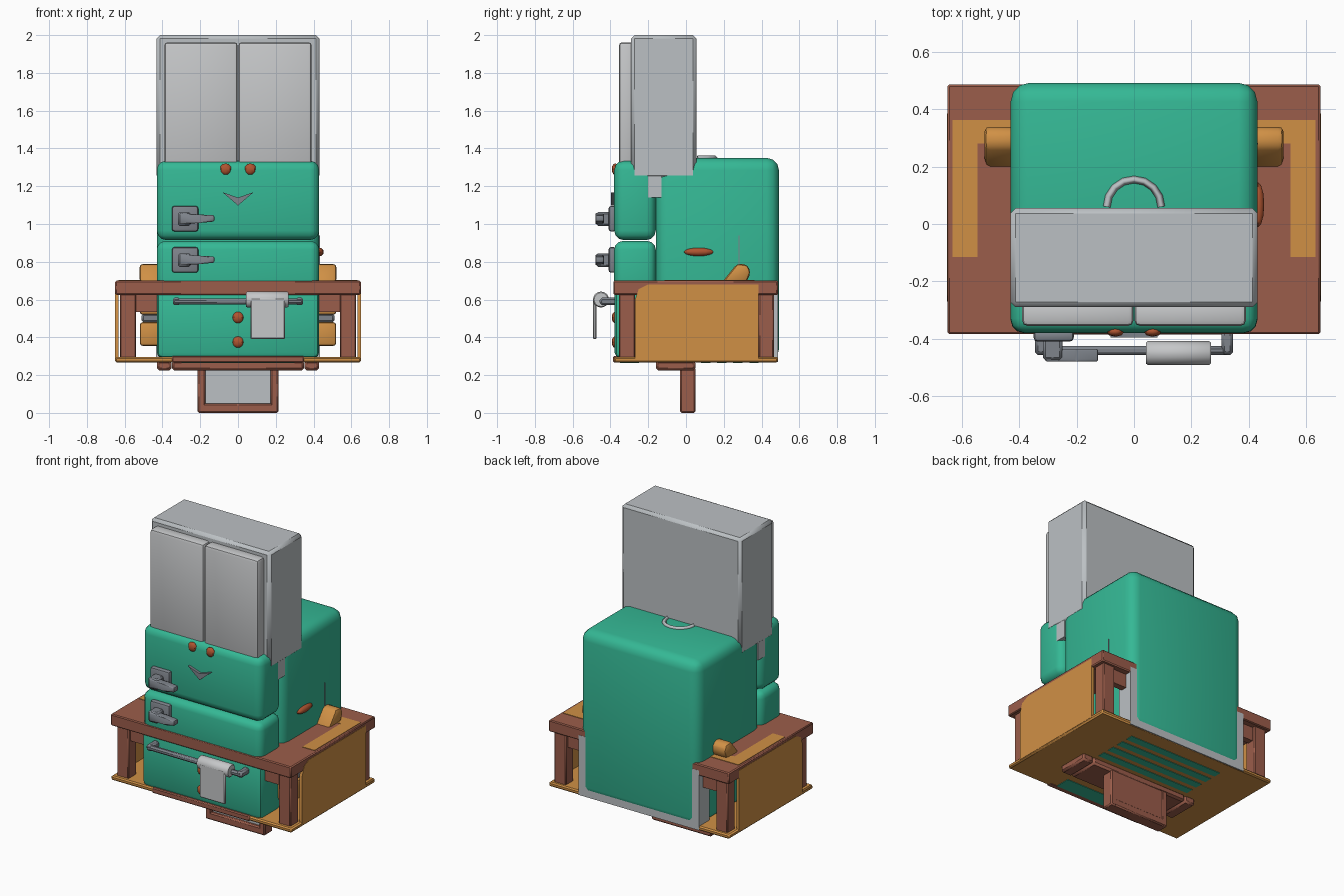
import bpy, bmesh, math
from mathutils import Vector, Matrix

if "Cube" in bpy.data.objects:
    bpy.data.objects.remove(bpy.data.objects["Cube"])


def material(name, rgb):
    m = bpy.data.materials.new(name)
    m.use_nodes = True
    col = (*rgb, 1)
    m.diffuse_color = col
    m.node_tree.nodes["Principled BSDF"].inputs["Base Color"].default_value = col
    return m


GREEN = material("green enamel", (0.035, 0.48, 0.30))
STEEL = material("pale steel", (0.50, 0.53, 0.55))
DOOR = material("light panel", (0.56, 0.57, 0.58))
IRON = material("grey metal", (0.21, 0.23, 0.26))
BROWN = material("brown wood", (0.33, 0.11, 0.07))
ORANGE = material("orange wood", (0.63, 0.28, 0.06))
RUST = material("rust knob", (0.43, 0.09, 0.03))
SIDES = (("left", 1), ("right", -1))
parts = []


def finish(name, bm, mat, bevel=0, seg=1):
    if bevel:
        bmesh.ops.bevel(bm, geom=bm.edges[:], offset=bevel, segments=seg,
                        profile=0.5, affect='EDGES', clamp_overlap=True)
    bmesh.ops.recalc_face_normals(bm, faces=bm.faces[:])
    me = bpy.data.meshes.new(name)
    bm.to_mesh(me)
    bm.free()
    me.materials.append(mat)
    ob = bpy.data.objects.new(name, me)
    bpy.context.scene.collection.objects.link(ob)
    parts.append(ob)


def placed(centre, size):
    return Matrix.Translation(centre) @ Matrix.Diagonal((*size, 1))


def box(name, mat, x, y, z, bevel=0, seg=1):
    """Box from three (low, high) ranges."""
    bm = bmesh.new()
    centre = [(a + b) / 2 for a, b in (x, y, z)]
    size = [abs(b - a) for a, b in (x, y, z)]
    bmesh.ops.create_cube(bm, size=1, matrix=placed(centre, size))
    finish(name, bm, mat, bevel, seg)


def pair(name, mat, x, y, z, bevel=0, seg=1):
    """The same box on both sides."""
    for side, s in SIDES:
        box(f"{side}_{name}", mat, (s * x[0], s * x[1]), y, z, bevel, seg)


def prism(name, mat, profile, axis, span, bevel=0, seg=1):
    """Closed profile pushed along the x or y axis."""
    bm = bmesh.new()

    def place(p, d):
        return Vector((d, p[0], p[1]) if axis == "x" else (p[0], d, p[1]))
    near, far = ([bm.verts.new(place(p, d)) for p in profile] for d in span)
    bm.faces.new(near)
    bm.faces.new(far[::-1])
    for i in range(len(profile)):
        bm.faces.new((near[i - 1], near[i], far[i], far[i - 1]))
    finish(name, bm, mat, bevel, seg)


def ball(name, mat, centre, size, segs=8, rings=6):
    bm = bmesh.new()
    bmesh.ops.create_uvsphere(bm, u_segments=segs, v_segments=rings, radius=1,
                              matrix=placed(centre, size))
    finish(name, bm, mat)


# Green body with its stacked front doors
W = (-0.43, 0.43)
box("main_body", GREEN, W, (-0.16, 0.492), (0.272, 1.35), 0.065, 3)
box("upper_door", GREEN, W, (-0.38, -0.16), (0.915, 1.335), 0.05, 3)
box("middle_door", GREEN, W, (-0.38, -0.16), (0.6, 0.91), 0.045, 3)
box("lower_drawer", GREEN, W, (-0.378, -0.16), (0.29, 0.66), 0.03, 2)

# Tall cabinet on top
box("cabinet", STEEL, (-0.431, 0.431), (-0.29, 0.055), (1.24, 2.0), 0.018)
box("cabinet_tongue", STEEL, (-0.428, 0.428), (-0.2, -0.13), (1.14, 1.28))
pair("cabinet_door", DOOR, (0.002, 0.39), (-0.355, -0.27), (1.25, 1.962), 0.018, 2)

# Steel back box behind the lower body
box("back_box", STEEL, (-0.435, 0.435), (0.38, 0.487), (0.27, 0.66))

# Counter, its frame and the tray below
box("counter_top", BROWN, (-0.65, 0.65), (-0.384, 0.486), (0.625, 0.70), 0.006)
box("tray", ORANGE, (-0.65, 0.65), (-0.38, 0.486), (0.268, 0.297), 0.008)
for end, y in (("front", (-0.355, -0.27)), ("back", (0.385, 0.465))):
    pair(f"{end}_post", BROWN, (0.54, 0.625), y, (0.29, 0.64), 0.006)
    pair(f"{end}_bracket", BROWN, (0.42, 0.55), (y[0] + 0.02, y[1] - 0.02), (0.535, 0.64))
panel = [(-0.27, 0.28), (0.385, 0.28), (0.385, 0.68), (-0.2, 0.68), (-0.25, 0.655), (-0.27, 0.60)]
arm = [(0.19, 0.69), (0.27, 0.79), (0.325, 0.785), (0.343, 0.745), (0.32, 0.69)]
for side, s in SIDES:
    prism(f"{side}_side_panel", ORANGE, panel, "x", (s * 0.632, s * 0.652))
    prism(f"{side}_arm", ORANGE, arm, "x", (s * 0.38, s * 0.522), 0.02, 2)
pair("counter_inlay", ORANGE, (0.545, 0.632), (-0.115, 0.362), (0.697, 0.703))
pair("counter_inlay_end", ORANGE, (0.42, 0.546), (0.28, 0.362), (0.697, 0.703))
pair("lower_limb", ORANGE, (0.40, 0.52), (-0.2, 0.05), (0.355, 0.48), 0.015, 2)
pair("limb_joint", IRON, (0.40, 0.51), (-0.16, 0.01), (0.48, 0.525), 0.01)
pair("upper_limb", ORANGE, (0.40, 0.52), (-0.18, 0.03), (0.52, 0.63), 0.015, 2)

# Green showing through the tray underside
for i in range(4):
    y = 0.08 + i * 0.085
    box(f"underside_strip_{i + 1}", GREEN, (-0.34, 0.34), (y, y + 0.05), (0.265, 0.27))
box("underside_front_strip", GREEN, (-0.3, 0.3), (-0.35, -0.25), (0.265, 0.27))

# Foot and stand
box("front_sill", BROWN, (-0.35, 0.35), (-0.386, -0.345), (0.266, 0.302), 0.006)
box("foot_plate", BROWN, (-0.35, 0.35), (-0.16, 0.05), (0.225, 0.275), 0.012)
pair("foot_end", BROWN, (0.352, 0.43), (-0.16, 0.05), (0.225, 0.275), 0.012)
pair("stand_side", BROWN, (0.172, 0.215), (-0.032, 0.05), (0, 0.24), 0.008)
box("stand_base", BROWN, (-0.21, 0.21), (-0.032, 0.05), (0, 0.05), 0.008)
box("stand_back", BROWN, (-0.19, 0.19), (0.0, 0.046), (0.02, 0.24))
box("stand_panel", STEEL, (-0.18, 0.18), (-0.012, 0.005), (0.04, 0.24))

# Knobs and the notched front ornament
for i, (x, z) in enumerate(((-0.065, 1.29), (0.065, 1.29), (0, 0.505), (0, 0.375))):
    ball(f"knob_{i + 1}", RUST, (x, -0.375, z), (0.031, 0.018, 0.031))
ornament = [(-0.082, 1.168), (0, 1.14), (0.082, 1.168), (0, 1.098)]
prism("ornament", IRON, ornament, "y", (-0.396, -0.37))

# Lever handles
for name, z in (("upper", 1.028), ("middle", 0.81)):
    box(f"{name}_latch_plate", IRON, (-0.35, -0.21), (-0.41, -0.37), (z - 0.068, z + 0.068), 0.014, 2)
    box(f"{name}_latch_hub", IRON, (-0.318, -0.25), (-0.475, -0.4), (z - 0.038, z + 0.035), 0.01)
    lever = [(-0.31, z - 0.03), (-0.2, z - 0.022), (-0.125, z - 0.015),
             (-0.125, z + 0.018), (-0.2, z + 0.022), (-0.31, z + 0.03)]
    prism(f"{name}_latch_lever", IRON, lever, "y", (-0.48, -0.435), 0.008, 2)

# Rail with a hanging towel
box("towel_rail", IRON, (-0.345, 0.345), (-0.457, -0.425), (0.574, 0.606), 0.01)
pair("rail_mount", IRON, (0.305, 0.345), (-0.455, -0.36), (0.57, 0.61), 0.01)
roll = [(-0.45 + 0.043 * math.cos(a), 0.6 + 0.043 * math.sin(a))
        for a in [math.tau * i / 12 for i in range(12)]]
prism("towel_roll", DOOR, roll, "x", (0.042, 0.268), 0.006)
box("towel_flap", DOOR, (0.065, 0.25), (-0.492, -0.474), (0.39, 0.61), 0.006)

# Side grip and seam on the left wall
ball("side_grip", RUST, (0.432, 0.067, 0.852), (0.022, 0.078, 0.022), 12, 8)
box("side_seam", IRON, (0.425, 0.433), (0.278, 0.283), (0.78, 0.94))

# Lifting ring on the roof
curve = bpy.data.curves.new("roof_ring", 'CURVE')
curve.dimensions = '3D'
curve.bevel_depth = 0.013
curve.bevel_resolution = 0
spline = curve.splines.new('POLY')
spline.points.add(8)
for i, p in enumerate(spline.points):
    a = math.pi * i / 8
    p.co = (0.095 * math.cos(a), 0.06 + 0.095 * math.sin(a), 1.35, 1)
curve.materials.append(STEEL)
ring = bpy.data.objects.new("roof_ring", curve)
bpy.context.scene.collection.objects.link(ring)

# Smooth the rounded parts, keeping hard edges
bpy.ops.object.select_all(action='DESELECT')
for ob in parts:
    ob.select_set(True)
bpy.context.view_layer.objects.active = parts[0]
bpy.ops.object.shade_smooth_by_angle(angle=math.radians(40))
